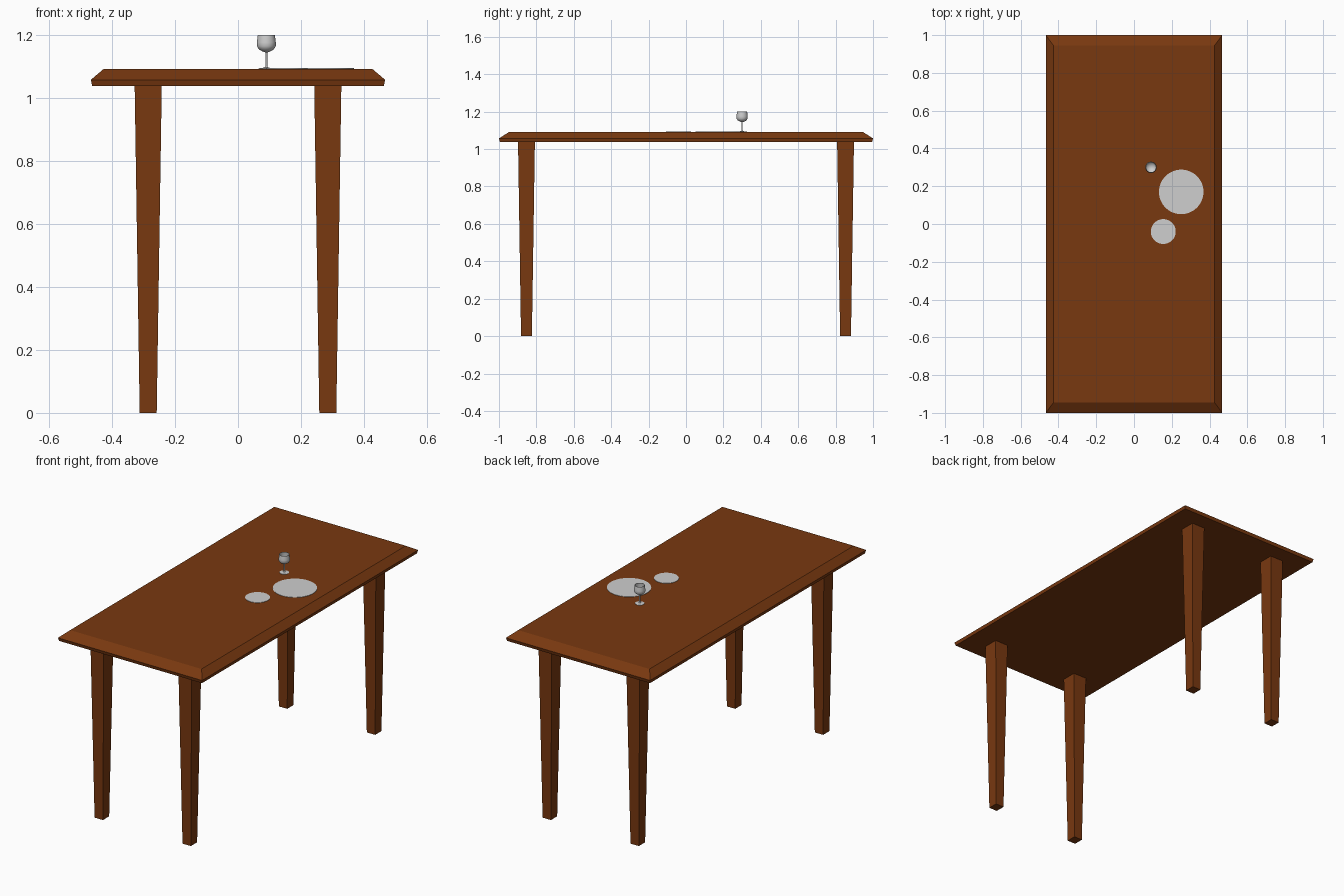
import bpy, bmesh, math

if "Cube" in bpy.data.objects:
    bpy.data.objects.remove(bpy.data.objects["Cube"])


def material(name, rgb):
    m = bpy.data.materials.new(name)
    m.diffuse_color = (*rgb, 1.0)
    m.use_nodes = True
    m.node_tree.nodes["Principled BSDF"].inputs["Base Color"].default_value = m.diffuse_color
    return m


wood = material("brown wood", (0.19, 0.04, 0.005))
grey = material("pale grey", (0.62, 0.62, 0.62))


def finish(name, bm, mat, smooth=False):
    bmesh.ops.recalc_face_normals(bm, faces=bm.faces)
    mesh = bpy.data.meshes.new(name)
    bm.to_mesh(mesh)
    bm.free()
    mesh.materials.append(mat)
    ob = bpy.data.objects.new(name, mesh)
    bpy.context.collection.objects.link(ob)
    if smooth:
        bpy.ops.object.select_all(action='DESELECT')
        ob.select_set(True)
        bpy.context.view_layer.objects.active = ob
        bpy.ops.object.shade_smooth_by_angle(angle=math.radians(40))
    return ob


def rect_loft(name, cx, cy, levels, mat):
    """Stack rectangles (half x, half y, z) into a closed solid."""
    bm = bmesh.new()
    rings = [[bm.verts.new((cx + sx * hx, cy + sy * hy, z))
              for sx, sy in ((-1, -1), (1, -1), (1, 1), (-1, 1))]
             for hx, hy, z in levels]
    for a, b in zip(rings, rings[1:]):
        for i in range(4):
            j = (i + 1) % 4
            bm.faces.new((a[i], a[j], b[j], b[i]))
    bm.faces.new(rings[0])
    bm.faces.new(rings[-1])
    return finish(name, bm, mat)


def lathe(name, cx, cy, profile, mat, n=32):
    """Spin a (radius, z) profile; it starts and ends on the axis."""
    bm = bmesh.new()
    rings = []
    for r, z in profile:
        if r == 0:
            rings.append([bm.verts.new((cx, cy, z))] * n)
        else:
            rings.append([bm.verts.new((cx + r * math.cos(2 * math.pi * k / n),
                                        cy + r * math.sin(2 * math.pi * k / n), z))
                          for k in range(n)])
    for a, b in zip(rings, rings[1:]):
        for i in range(n):
            j = (i + 1) % n
            bm.faces.new(list(dict.fromkeys((a[i], a[j], b[j], b[i]))))
    return finish(name, bm, mat, True)


TOP = 1.092

# Table top with a wide sloping edge
rect_loft("table_top", 0, 0, [(0.463, 0.995, 1.038), (0.467, 1.0, 1.057),
                              (0.426, 0.945, TOP)], wood)

# Four tapered legs
for side, sx in (("left", -1), ("right", 1)):
    for end, sy in (("front", -1), ("back", 1)):
        rect_loft(f"{end}_{side}_leg", sx * 0.285, sy * 0.853,
                  [(0.027, 0.029, 0), (0.043, 0.045, 1.038)], wood)

# Thin plates lying on the table
for name, x, y, r in (("large_plate", 0.25, 0.17, 0.118),
                      ("small_plate", 0.155, -0.04, 0.066)):
    lathe(name, x, y, [(0, TOP), (r, TOP), (r, TOP + 0.002), (0, TOP + 0.002)], grey, 48)

# Stemmed glass with an open bowl
lathe("wine_glass", 0.09, 0.30,
      [(0, TOP), (0.025, TOP), (0.025, TOP + 0.0015), (0.006, TOP + 0.004),
       (0.003, 1.10), (0.003, 1.144), (0.012, 1.147), (0.024, 1.154),
       (0.030, 1.164), (0.030, 1.176), (0.027, 1.20), (0.0255, 1.20),
       (0.0285, 1.176), (0.0285, 1.165), (0.022, 1.156), (0.011, 1.150),
       (0, 1.148)], grey)
